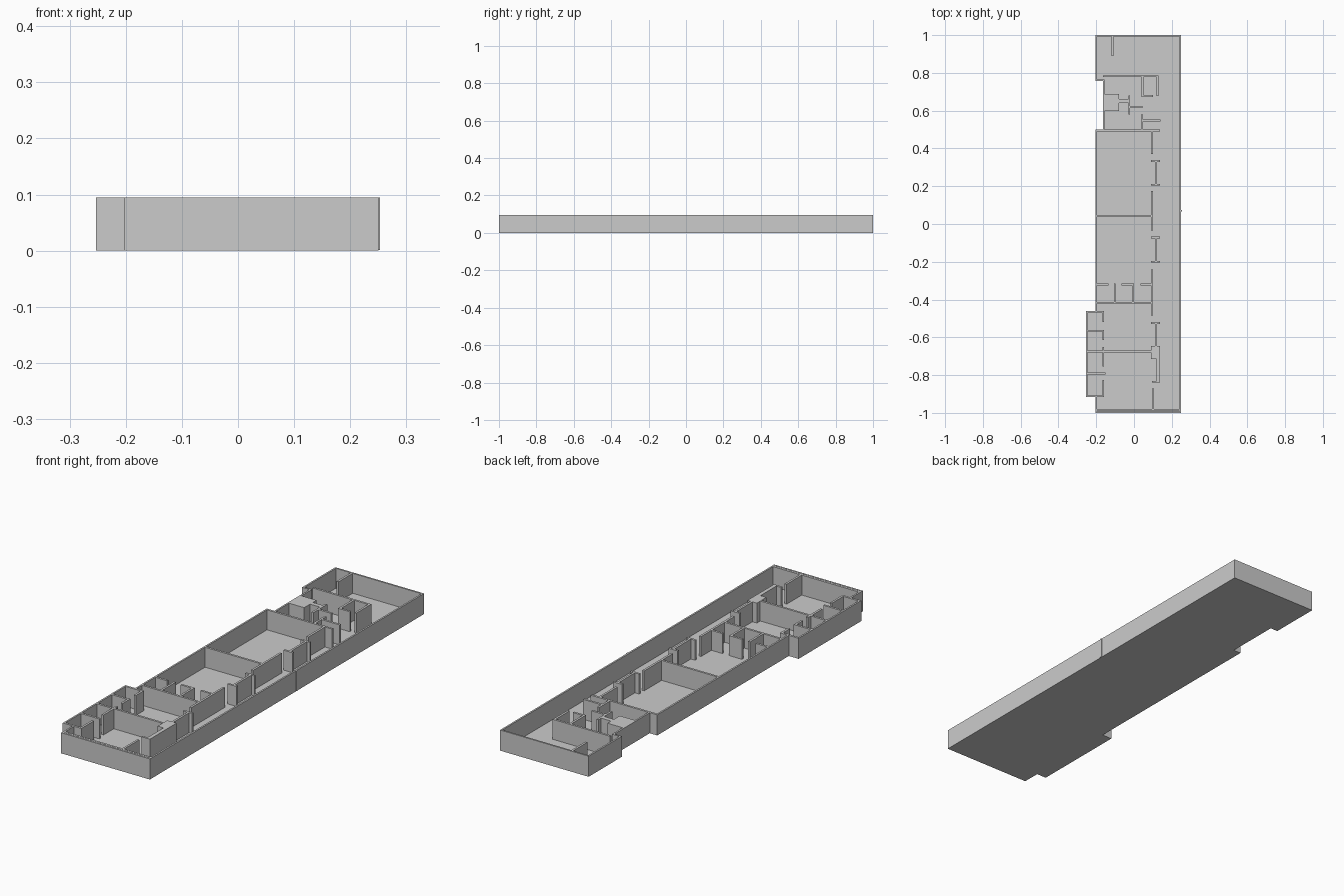
import bpy, bmesh
from mathutils import Vector

if "Cube" in bpy.data.objects:
    bpy.data.objects.remove(bpy.data.objects["Cube"])

H = 0.095      # wall height
F = 0.003      # floor slab thickness
T = 0.01       # partition thickness


def finish(name, bm):
    bmesh.ops.recalc_face_normals(bm, faces=bm.faces)
    me = bpy.data.meshes.new(name)
    bm.to_mesh(me)
    bm.free()
    ob = bpy.data.objects.new(name, me)
    bpy.context.collection.objects.link(ob)
    return ob


def slab(bm, pts, z0, z1):
    """Extrude a plan polygon from z0 to z1."""
    face = bm.faces.new([bm.verts.new((x, y, z0)) for x, y in pts])
    ext = bmesh.ops.extrude_face_region(bm, geom=[face], use_keep_orig=True)
    verts = [g for g in ext["geom"] if isinstance(g, bmesh.types.BMVert)]
    bmesh.ops.translate(bm, verts=verts, vec=(0, 0, z1 - z0))


def box(bm, x0, x1, y0, y1, z1=H):
    slab(bm, [(x0, y0), (x1, y0), (x1, y1), (x0, y1)], F * 0.5, z1)


def partitions(name, across=(), along=(), blocks=()):
    """across: (y, x0, x1) walls; along: (x, y0, y1) walls; blocks: solid x0,x1,y0,y1."""
    bm = bmesh.new()
    for y, x0, x1 in across:
        box(bm, x0, x1, y - T / 2, y + T / 2)
    for x, y0, y1 in along:
        box(bm, x - T / 2, x + T / 2, y0, y1)
    for b in blocks:
        box(bm, *b)
    return finish(name, bm)


def inset(pts, d):
    """Move every edge of a clockwise right-angled outline inwards by d."""
    out = []
    for i, p in enumerate(pts):
        p, a, b = Vector(p), Vector(pts[i - 1]), Vector(pts[(i + 1) % len(pts)])
        e, f = (p - a).normalized(), (b - p).normalized()
        out.append(p + d * Vector((e.y + f.y, -e.x - f.x)))
    return out


# Building outline, clockwise
outline = [(-0.203, 1), (0.25, 1), (0.25, -1), (-0.203, -1), (-0.203, -0.917),
           (-0.253, -0.917), (-0.253, -0.46), (-0.203, -0.46), (-0.203, 0.5),
           (-0.165, 0.5), (-0.165, 0.757), (-0.203, 0.757)]

# Floor slab
bm = bmesh.new()
slab(bm, outline, 0, F)
finish("floor", bm)

# Outer wall ring
bm = bmesh.new()
rings = [[bm.verts.new((x, y, z)) for x, y in pts]
         for pts, z in ((outline, 0), (outline, H),
                        (inset(outline, 0.008), H), (inset(outline, 0.008), 0))]
n = len(outline)
for k in range(4):
    a, b = rings[k], rings[(k + 1) % 4]
    for i in range(n):
        j = (i + 1) % n
        bm.faces.new((a[i], a[j], b[j], b[i]))
finish("outer_wall", bm)

# Small stub on the outside of the long wall
bm = bmesh.new()
box(bm, 0.249, 0.253, 0.065, 0.075)
finish("outer_stub", bm)

# North lobby and washrooms
partitions("north_rooms",
           across=[(0.782, -0.163, 0.13), (0.678, 0.04, 0.10), (0.62, -0.025, 0.045),
                   (0.547, 0.04, 0.14)],
           along=[(-0.114, 0.89, 0.995), (0.045, 0.677, 0.785), (0.125, 0.677, 0.785),
                  (-0.025, 0.58, 0.68), (0.042, 0.5, 0.58)],
           blocks=[(-0.163, -0.08, 0.597, 0.687), (-0.08, -0.025, 0.64, 0.661)])

# Cross walls dividing the large halls
partitions("cross_walls",
           across=[(0.495, -0.2, 0.137), (0.043, -0.2, 0.095), (-0.417, -0.2, 0.095),
                   (-0.675, -0.25, 0.095), (-0.985, -0.2, 0.25)])

# Corridor wall segments
partitions("corridor_walls",
           along=[(0.096, 0.37, 0.5), (0.096, -0.035, 0.175), (0.096, -0.485, -0.24),
                  (0.1, -0.985, -0.87)])

# Door recesses: set-back wall with a cap at each end
for i, (y0, y1) in enumerate([(0.208, 0.333), (-0.2, -0.072), (-0.65, -0.525)]):
    partitions(f"door_recess_{i + 1}",
               across=[(y0, 0.09, 0.137), (y1, 0.09, 0.137)],
               along=[(0.117, y0, y1)])

# Solid pier beside the southern rooms
partitions("corridor_pier",
           across=[(-0.835, 0.095, 0.138)],
           blocks=[(0.09, 0.138, -0.715, -0.645), (0.12, 0.138, -0.84, -0.715)])

# Row of small cubicles
partitions("cubicles",
           across=[(-0.32, -0.2, -0.135), (-0.32, -0.065, 0), (-0.32, 0.035, 0.095)],
           along=[(-0.102, -0.417, -0.315), (-0.005, -0.417, -0.315)])

# Side bay of little rooms
partitions("side_bay",
           across=[(-0.465, -0.25, -0.158), (-0.565, -0.25, -0.158),
                   (-0.792, -0.25, -0.15), (-0.912, -0.25, -0.158)],
           along=[(-0.163, -0.52, -0.46), (-0.163, -0.615, -0.56),
                  (-0.163, -0.755, -0.65), (-0.163, -0.915, -0.825)])
